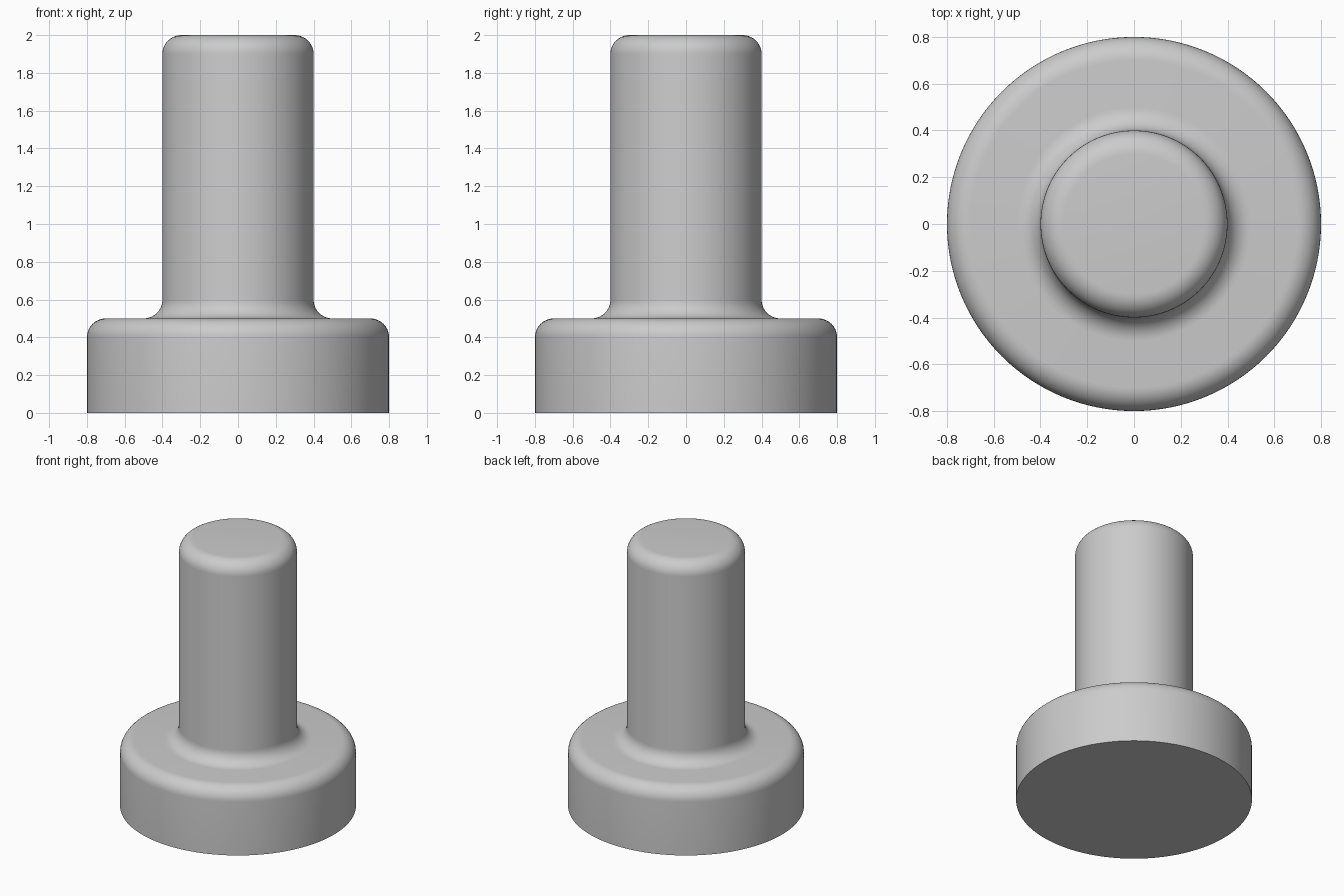
import bpy, bmesh
from math import sin, cos, pi, radians

SEGMENTS = 128
BASE_R, BASE_TOP = 0.8, 0.5
SHAFT_R, SHAFT_TOP = 0.4, 2.0
ROUND = 0.1

if "Cube" in bpy.data.objects:
    bpy.data.objects.remove(bpy.data.objects["Cube"], do_unlink=True)

grey = bpy.data.materials.new("grey")
grey.use_nodes = True
colour = (0.6, 0.6, 0.6, 1)
grey.diffuse_color = colour
grey.node_tree.nodes["Principled BSDF"].inputs["Base Color"].default_value = colour


def arc(cx, cz, start, end, steps=10):
    """Quarter-round points in the profile plane, angles in degrees."""
    angles = [radians(start + (end - start) * i / steps) for i in range(steps + 1)]
    return [(cx + ROUND * cos(a), cz + ROUND * sin(a)) for a in angles]


# Half profile: rounded base rim, concave neck fillet, rounded shaft end
profile = [(BASE_R, 0)]
profile += arc(BASE_R - ROUND, BASE_TOP - ROUND, 0, 90)
profile += arc(SHAFT_R + ROUND, BASE_TOP + ROUND, 270, 180)
profile += arc(SHAFT_R - ROUND, SHAFT_TOP - ROUND, 0, 90)

# Turn the profile around the z axis and cap both ends
bm = bmesh.new()
rings = []
for r, z in profile:
    rings.append([bm.verts.new((r * cos(2 * pi * i / SEGMENTS),
                                r * sin(2 * pi * i / SEGMENTS), z))
                  for i in range(SEGMENTS)])
for low, high in zip(rings, rings[1:]):
    for i in range(SEGMENTS):
        j = (i + 1) % SEGMENTS
        bm.faces.new((low[i], low[j], high[j], high[i]))
bm.faces.new(rings[0][::-1])
bm.faces.new(rings[-1])
bmesh.ops.recalc_face_normals(bm, faces=bm.faces)

mesh = bpy.data.meshes.new("flanged_pin")
bm.to_mesh(mesh)
bm.free()
mesh.materials.append(grey)
pin = bpy.data.objects.new("flanged_pin", mesh)
bpy.context.collection.objects.link(pin)

# Smooth sides with a sharp bottom edge
bpy.ops.object.select_all(action='DESELECT')
pin.select_set(True)
bpy.context.view_layer.objects.active = pin
bpy.ops.object.shade_smooth_by_angle(angle=radians(30))
